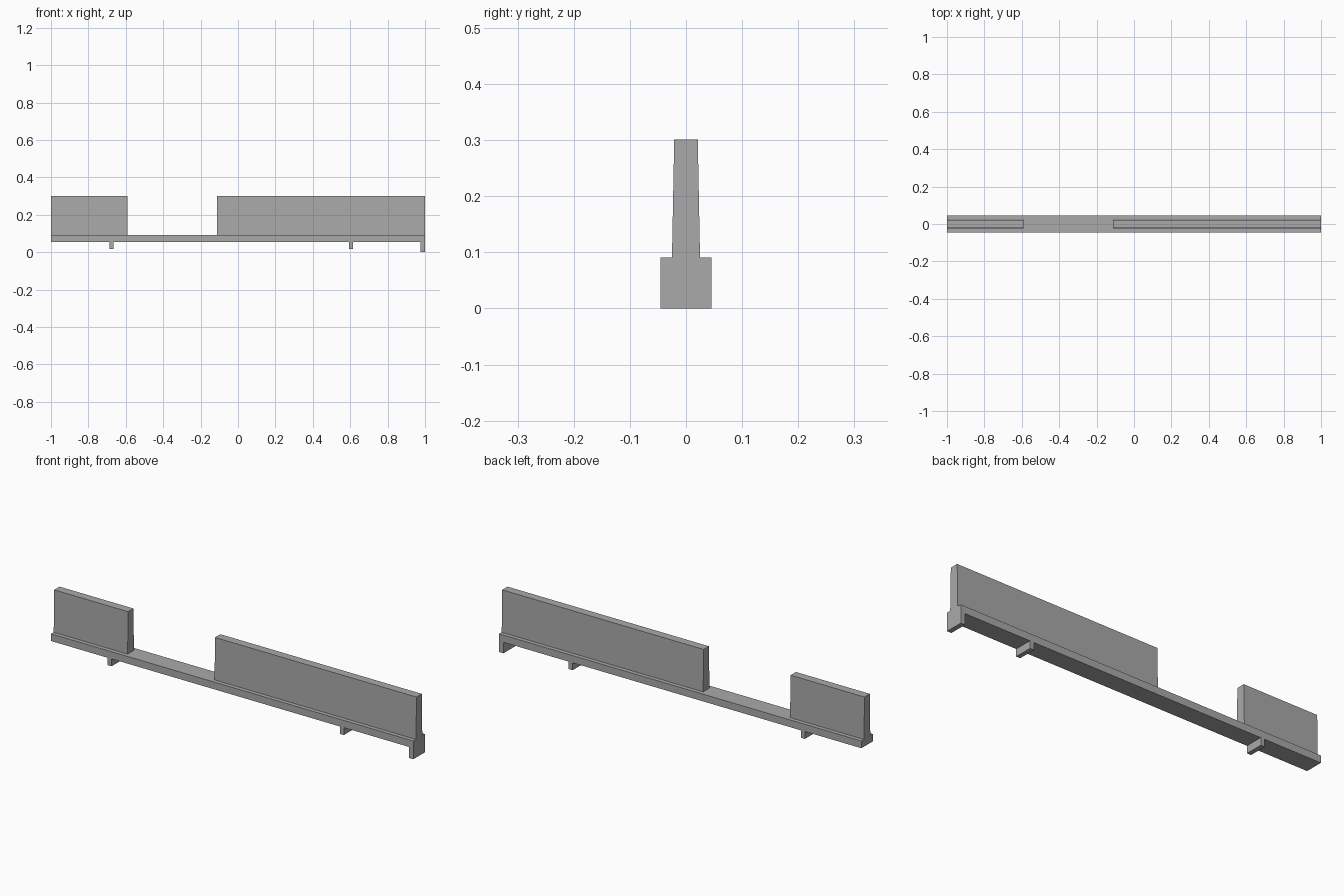
import bpy
import bmesh

cube = bpy.data.objects.get("Cube")
if cube:
    bpy.data.objects.remove(cube, do_unlink=True)

grey = bpy.data.materials.new("plain grey")
grey.use_nodes = True
colour = (0.4, 0.4, 0.4, 1)
grey.diffuse_color = colour
grey.node_tree.nodes["Principled BSDF"].inputs["Base Color"].default_value = colour

HALF = 0.0455           # half depth of the beam and feet
BEAM_LOW, BEAM_TOP = 0.055, 0.091
WALL_TOP = 0.301


def block(name, x0, x1, z0, z1, low=HALF, high=HALF):
    """Box from x0 to x1 whose half depth goes from low to high."""
    bm = bmesh.new()
    ends = []
    for x in (x0, x1):
        outline = [(-low, z0), (low, z0), (high, z1), (-high, z1)]
        ends.append([bm.verts.new((x, y, z)) for y, z in outline])
    a, b = ends
    bm.faces.new(a)
    bm.faces.new(b)
    for i in range(4):
        j = (i + 1) % 4
        bm.faces.new((a[i], a[j], b[j], b[i]))
    bmesh.ops.recalc_face_normals(bm, faces=bm.faces)
    mesh = bpy.data.meshes.new(name)
    bm.to_mesh(mesh)
    bm.free()
    mesh.materials.append(grey)
    obj = bpy.data.objects.new(name, mesh)
    bpy.context.collection.objects.link(obj)


# Long base beam
block("base_beam", -1, 1, BEAM_LOW, BEAM_TOP)

# Tapered upright walls with a gap between them
for name, x0, x1 in (("short_wall", -1, -0.592), ("long_wall", -0.112, 1)):
    block(name, x0, x1, BEAM_TOP, WALL_TOP, 0.025, 0.021)

# Cross ribs under the beam and the deeper foot at the end
block("right_rib", -0.688, -0.666, 0.018, BEAM_LOW)
block("left_rib", 0.594, 0.616, 0.018, BEAM_LOW)
block("end_foot", 0.976, 1, 0, BEAM_LOW)
